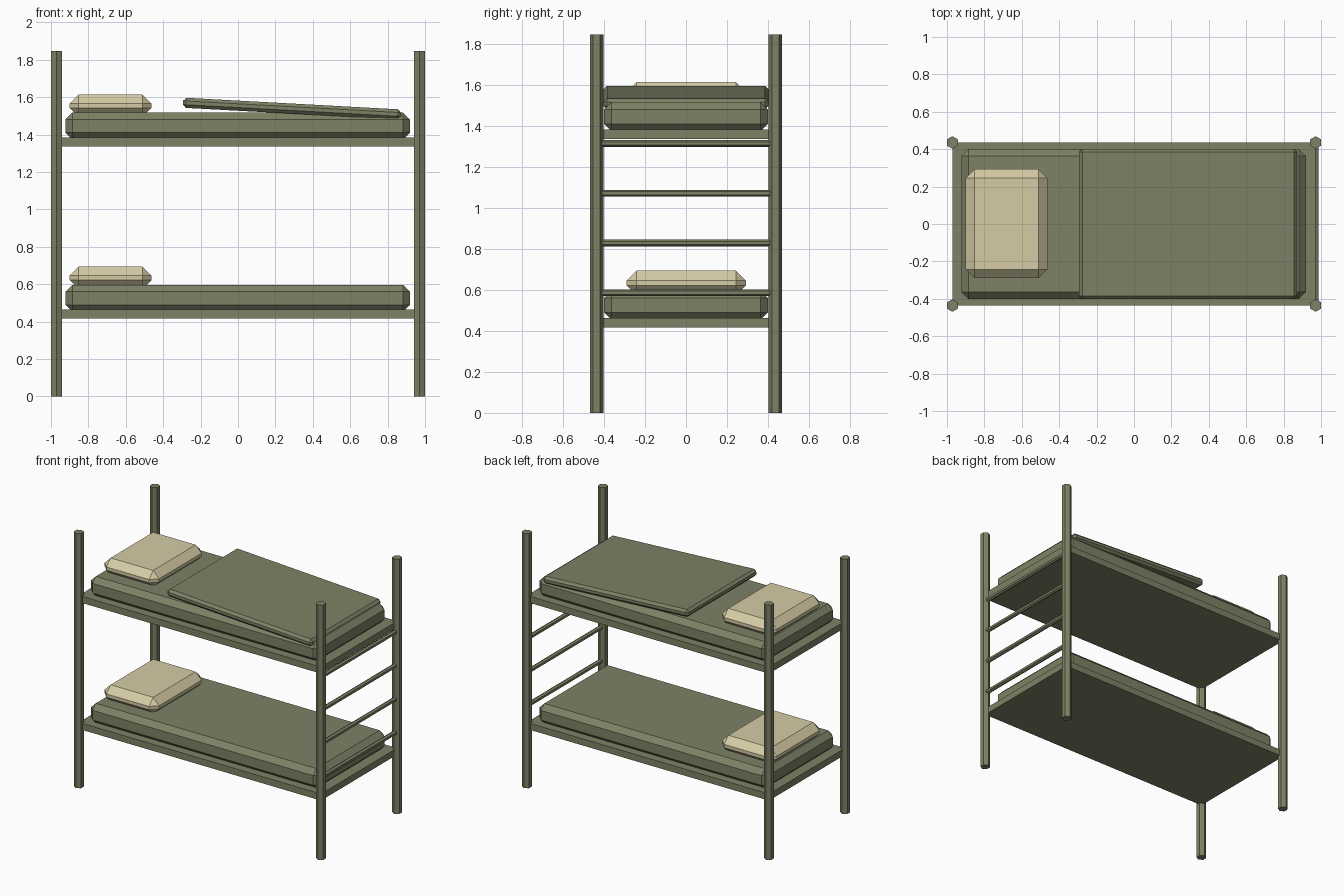
import bpy, bmesh, math
from mathutils import Matrix

if "Cube" in bpy.data.objects:
    bpy.data.objects.remove(bpy.data.objects["Cube"])


def material(name, rgb):
    m = bpy.data.materials.new(name)
    m.diffuse_color = (*rgb, 1)
    m.use_nodes = True
    m.node_tree.nodes["Principled BSDF"].inputs["Base Color"].default_value = m.diffuse_color
    return m


GREEN = material("olive_green", (0.205, 0.223, 0.130))
CREAM = material("cream", (0.665, 0.600, 0.375))


def finish(bm, name, mat):
    bmesh.ops.recalc_face_normals(bm, faces=bm.faces)
    me = bpy.data.meshes.new(name)
    bm.to_mesh(me)
    bm.free()
    me.materials.append(mat)
    ob = bpy.data.objects.new(name, me)
    bpy.context.collection.objects.link(ob)
    return ob


def box(name, lo, hi, mat, chamfer=0.0):
    """Box between two corners with optional flat chamfered edges."""
    size = [b - a for a, b in zip(lo, hi)]
    bm = bmesh.new()
    bmesh.ops.create_cube(bm, size=1, matrix=Matrix.Diagonal((*size, 1)))
    if chamfer:
        bmesh.ops.bevel(bm, geom=bm.edges[:], offset=chamfer, segments=1,
                        affect='EDGES', profile=0.5)
    ob = finish(bm, name, mat)
    ob.location = [(a + b) / 2 for a, b in zip(lo, hi)]
    return ob


def rod(name, radius, length, centre, rotation, mat):
    """Six-sided rod, along z before rotation."""
    bm = bmesh.new()
    bmesh.ops.create_cone(bm, cap_ends=True, segments=6, radius1=radius,
                          radius2=radius, depth=length)
    # put two corners on the y axis
    if max(v.co.y for v in bm.verts) < radius * 0.95:
        bmesh.ops.rotate(bm, verts=bm.verts, cent=(0, 0, 0),
                         matrix=Matrix.Rotation(math.radians(30), 3, 'Z'))
    ob = finish(bm, name, mat)
    ob.location = centre
    ob.rotation_euler = rotation
    return ob


# corner posts
for sx, side in ((-1, "head"), (1, "foot")):
    for sy, face in ((-1, "front"), (1, "back")):
        rod(f"post_{side}_{face}", 0.0335, 1.846,
            (sx * 0.971, sy * 0.436, 0.923), (0, 0, 0), GREEN)

# two bunks: board, mattress, pillow
for level, z in (("lower", 0.0), ("upper", 0.92)):
    box(f"{level}_board", (-0.971, -0.436, 0.416 + z), (0.971, 0.436, 0.464 + z), GREEN)
    box(f"{level}_mattress", (-0.923, -0.40, 0.453 + z), (0.919, 0.40, 0.597 + z),
        GREEN, 0.037)
    box(f"{level}_pillow", (-0.90, -0.29, 0.574 + z), (-0.463, 0.293, 0.694 + z),
        CREAM, 0.048)

# tilted folded blanket on the upper bunk
blanket = box("blanket", (-0.295, -0.402, 1.512), (0.872, 0.402, 1.566), GREEN, 0.017)
blanket.rotation_euler = (0, math.radians(3.1), 0)

# ladder rungs between the foot posts
for i in range(4):
    rod(f"rung_{i + 1}", 0.0165, 0.83, (0.971, 0, 0.586 + 0.243 * i),
        (math.pi / 2, 0, 0), GREEN)
